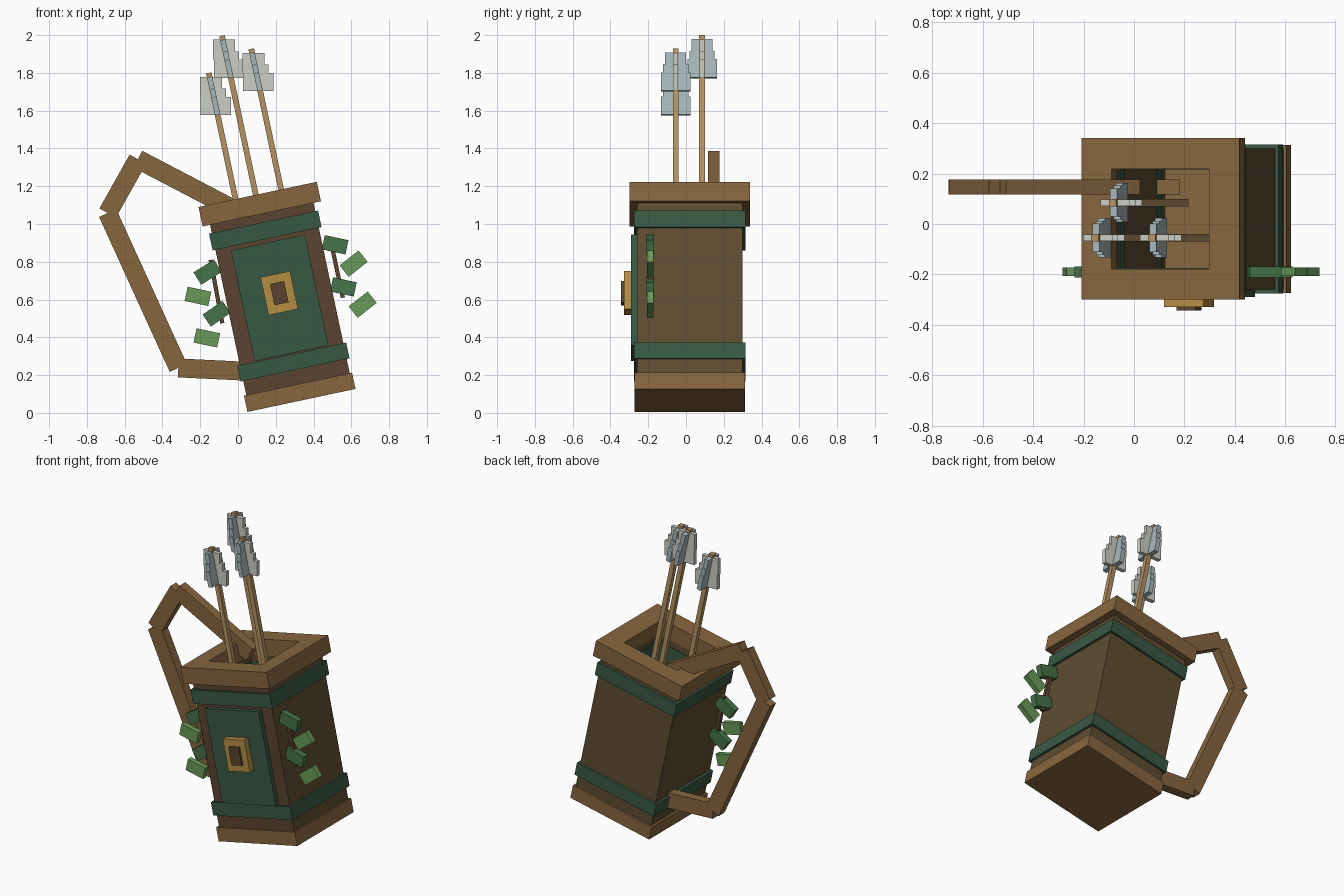
import bpy, bmesh, math
from mathutils import Matrix, Vector

if "Cube" in bpy.data.objects:
    bpy.data.objects.remove(bpy.data.objects["Cube"], do_unlink=True)


def colour(name, hexcode):
    lin = []
    for i in (0, 2, 4):
        c = int(hexcode[i:i + 2], 16) / 255
        lin.append(c / 12.92 if c <= 0.04045 else ((c + 0.055) / 1.055) ** 2.4)
    m = bpy.data.materials.new(name)
    m.use_nodes = True
    m.diffuse_color = (*lin, 1)
    m.node_tree.nodes["Principled BSDF"].inputs["Base Color"].default_value = (*lin, 1)
    return m


TAN = colour("tan leather", "87663F")
BODY = colour("olive brown leather", "5F4C30")
DARK = colour("dark brown", "5C4430")
GREEN = colour("dark green cloth", "385845")
GOLD = colour("gold", "B58D42")
WOOD = colour("pale wood", "B69263")
LEAF_DARK = colour("leaf green", "457348")
LEAF_LIGHT = colour("light leaf green", "689A58")
WHITE = colour("off white feather", "CBCFC5")
BLUE = colour("blue grey feather", "A6B7BB")

# Leaning frame: local z runs up the tilted container
LEAN = Matrix.Translation((0.336, 0.02, 0.066)) @ Matrix.Rotation(math.radians(-12), 4, 'Y')


def finish(name, bm, mats, matrix):
    bmesh.ops.recalc_face_normals(bm, faces=bm.faces)
    me = bpy.data.meshes.new(name)
    bm.to_mesh(me)
    bm.free()
    for m in mats:
        me.materials.append(m)
    ob = bpy.data.objects.new(name, me)
    ob.matrix_world = matrix
    bpy.context.collection.objects.link(ob)
    return ob


def box(name, centre, size, mat, frame=Matrix.Identity(4), angle=0):
    """Box turned by angle (degrees, counter-clockwise seen from the front)."""
    bm = bmesh.new()
    bmesh.ops.create_cube(bm, size=1)
    bmesh.ops.scale(bm, vec=size, verts=bm.verts)
    turn = Matrix.Rotation(math.radians(-angle), 4, 'Y')
    return finish(name, bm, [mat], frame @ Matrix.Translation(centre) @ turn)


def bar(name, a, b, y, width, depth, mat):
    """Straight bar between two (x, z) points."""
    dx, dz = b[0] - a[0], b[1] - a[1]
    return box(name, ((a[0] + b[0]) / 2, y, (a[1] + b[1]) / 2),
               (math.hypot(dx, dz), depth, width), mat, angle=math.degrees(math.atan2(dz, dx)))


def ring(name, outer, inner, z0, z1, mats):
    """Square tube; a second material goes on the outer front."""
    bm = bmesh.new()
    corners = [(-1, -1), (1, -1), (1, 1), (-1, 1)]
    loops = [[bm.verts.new((x * w / 2, y * w / 2, z)) for x, y in corners]
             for w, z in ((outer, z0), (outer, z1), (inner, z1), (inner, z0))]
    for k in range(4):
        a, b = loops[k], loops[(k + 1) % 4]
        for i in range(4):
            j = (i + 1) % 4
            f = bm.faces.new((a[i], a[j], b[j], b[i]))
            if len(mats) > 1 and k == 0 and i == 0:
                f.material_index = 1
    return finish(name, bm, mats, LEAN)


# Container: base, hollow body, rim and cloth bands
box("base", (0, 0, 0.044), (0.585, 0.585, 0.088), TAN, LEAN)
ring("body", 0.56, 0.40, 0.085, 1.015, [BODY, DARK])
ring("rim", 0.64, 0.395, 1.01, 1.115, [TAN])
ring("lower_band", 0.59, 0.39, 0.165, 0.25, [GREEN])
ring("upper_band", 0.59, 0.39, 0.875, 0.965, [GREEN])

# Front panel and buckle
box("front_panel", (0, -0.29, 0.555), (0.40, 0.04, 0.60), GREEN, LEAN)
box("buckle", (0.003, -0.327, 0.58), (0.16, 0.044, 0.205), GOLD, LEAN)
box("buckle_centre", (0.003, -0.345, 0.58), (0.076, 0.036, 0.115), DARK, LEAN)

# Carrying strap
strap = [(0.0, 1.066), (-0.53, 1.343), (-0.69, 1.058), (-0.316, 0.238), (0.18, 0.214)]
for i in range(4):
    bar(f"strap_{i + 1}", strap[i], strap[i + 1], 0.147, 0.10, 0.06, TAN)

# Arrows: tip of shaft in world x, y, z
up = LEAN.to_3x3() @ Vector((0, 0, 1))
tilt = Matrix.Rotation(math.radians(-12), 4, 'Y')
steps = [(0.022, 0.085, 0.058), (0.085, 0.13, 0.069), (0.13, 0.228, 0.08)]
for n, tip in enumerate([(-0.085, 0.085, 1.997), (0.07, -0.055, 1.927), (-0.155, -0.055, 1.80)]):
    tip = Vector(tip)
    frame = Matrix.Translation(tip) @ tilt
    box(f"arrow_shaft_{n + 1}", (0, 0, -0.69), (0.03, 0.03, 1.38), WOOD, frame)
    for k, (d0, d1, half) in enumerate(steps):
        mid = (d0 + d1) / 2
        c = tip - up * mid
        box(f"wide_feather_{n + 1}_{k + 1}", c, (2 * half, 0.026, (d1 - d0) * 0.98), WHITE)
        box(f"deep_feather_{n + 1}_{k + 1}", (0, 0, -mid), (0.028, 2 * half - 0.004, d1 - d0),
            BLUE, frame)

# Vines on both sides: stem, then leaves as (x, z, angle)
vines = {
    "left": ((0.487, 0.93), (0.555, 0.61),
             [(0.514, 0.89, -12), (0.612, 0.79, 38), (0.558, 0.667, -12), (0.66, 0.573, 38)]),
    "right": ((-0.145, 0.81), (-0.083, 0.475),
              [(-0.161, 0.745, 32), (-0.212, 0.617, -12), (-0.113, 0.525, 35), (-0.165, 0.397, -12)]),
}
for side, (a, b, leaves) in vines.items():
    bar(f"{side}_vine_stem", a, b, -0.185, 0.022, 0.025, DARK)
    for i, (x, z, ang) in enumerate(leaves):
        box(f"{side}_leaf_{i + 1}", (x, -0.19, z), (0.128, 0.042 if i % 2 == 0 else 0.034, 0.077),
            LEAF_LIGHT if i % 2 else LEAF_DARK, angle=ang)
